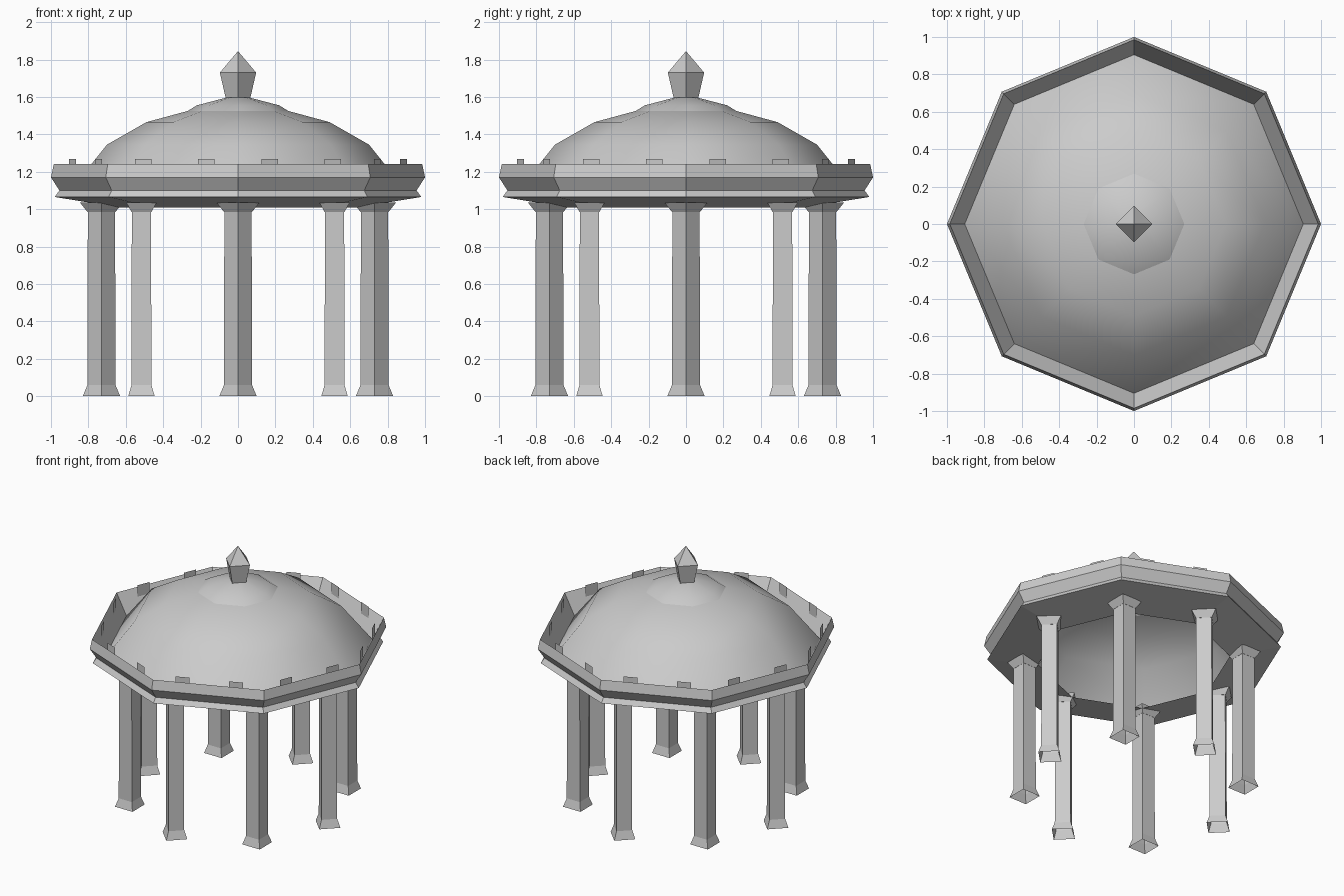
import bpy
from math import sin, cos, pi, radians

if "Cube" in bpy.data.objects:
    bpy.data.objects.remove(bpy.data.objects["Cube"])

def mesh_object(name, verts, faces, smooth=None):
    mesh = bpy.data.meshes.new(name)
    mesh.from_pydata(verts, [], faces)
    mesh.update()
    ob = bpy.data.objects.new(name, mesh)
    bpy.context.collection.objects.link(ob)
    if smooth:
        bpy.ops.object.select_all(action='DESELECT')
        ob.select_set(True)
        bpy.context.view_layer.objects.active = ob
        bpy.ops.object.shade_smooth_by_angle(angle=radians(smooth))
    return ob

def lathe(name, profile, sides, centre=(0, 0), turn=0.0, smooth=None):
    """Revolve (radius, z) points listed bottom to top; radius 0 makes a tip."""
    verts, faces, rings = [], [], []
    for r, z in profile:
        start = len(verts)
        count = 1 if r == 0 else sides
        for i in range(count):
            a = turn + 2 * pi * i / sides
            verts.append((centre[0] + r * cos(a), centre[1] + r * sin(a), z))
        rings.append([start + i % count for i in range(sides)])
    for low, high in zip(rings, rings[1:]):
        for i in range(sides):
            j = (i + 1) % sides
            quad = [low[i], low[j], high[j], high[i]]
            faces.append(list(dict.fromkeys(quad)))
    return mesh_object(name, verts, faces, smooth)

# Octagonal entablature: sloped soffit, stepped outside, sloped gutter inside
lathe("entablature", [(0.64, 1.01), (0.98, 1.065), (0.955, 1.10), (1.0, 1.17),
                      (0.985, 1.24), (0.905, 1.09)], 8)

# Smooth dome with a raised cap
lathe("dome", [(0.905, 1.09), (0.70, 1.345), (0.49, 1.465), (0.25, 1.53),
               (0, 1.56)], 8, smooth=60)
lathe("dome_cap", [(0.285, 1.515), (0.22, 1.555), (0.06, 1.597), (0, 1.597)],
      8, smooth=60)

# Four-sided finial
lathe("finial", [(0.065, 1.59), (0.097, 1.73), (0, 1.845)], 4)

# Columns with flared open base and capital, one corner pointing outward
for k in range(8):
    a = k * pi / 4
    lathe(f"column_{k + 1}", [(0.10, 0), (0.075, 0.06), (0.073, 0.985),
                              (0.075, 0.985), (0.115, 1.035)],
          4, (0.73 * cos(a), 0.73 * sin(a)), a)

# Thin upright tabs inside the rim, two per side
R, HALF = 0.955, 0.0475
for k in range(8):
    a, b = k * pi / 4, (k + 1) * pi / 4
    p, q = (R * cos(a), R * sin(a)), (R * cos(b), R * sin(b))
    side = 2 * R * sin(pi / 8)
    for n, t in enumerate((0.25, 0.75)):
        pts = []
        for s in (t - HALF / side, t + HALF / side):
            pts.append((p[0] + (q[0] - p[0]) * s, p[1] + (q[1] - p[1]) * s))
        verts = [(*pts[0], 1.18), (*pts[1], 1.18), (*pts[1], 1.267), (*pts[0], 1.267)]
        mesh_object(f"rim_tab_{2 * k + n + 1}", verts, [(0, 1, 2, 3)])
